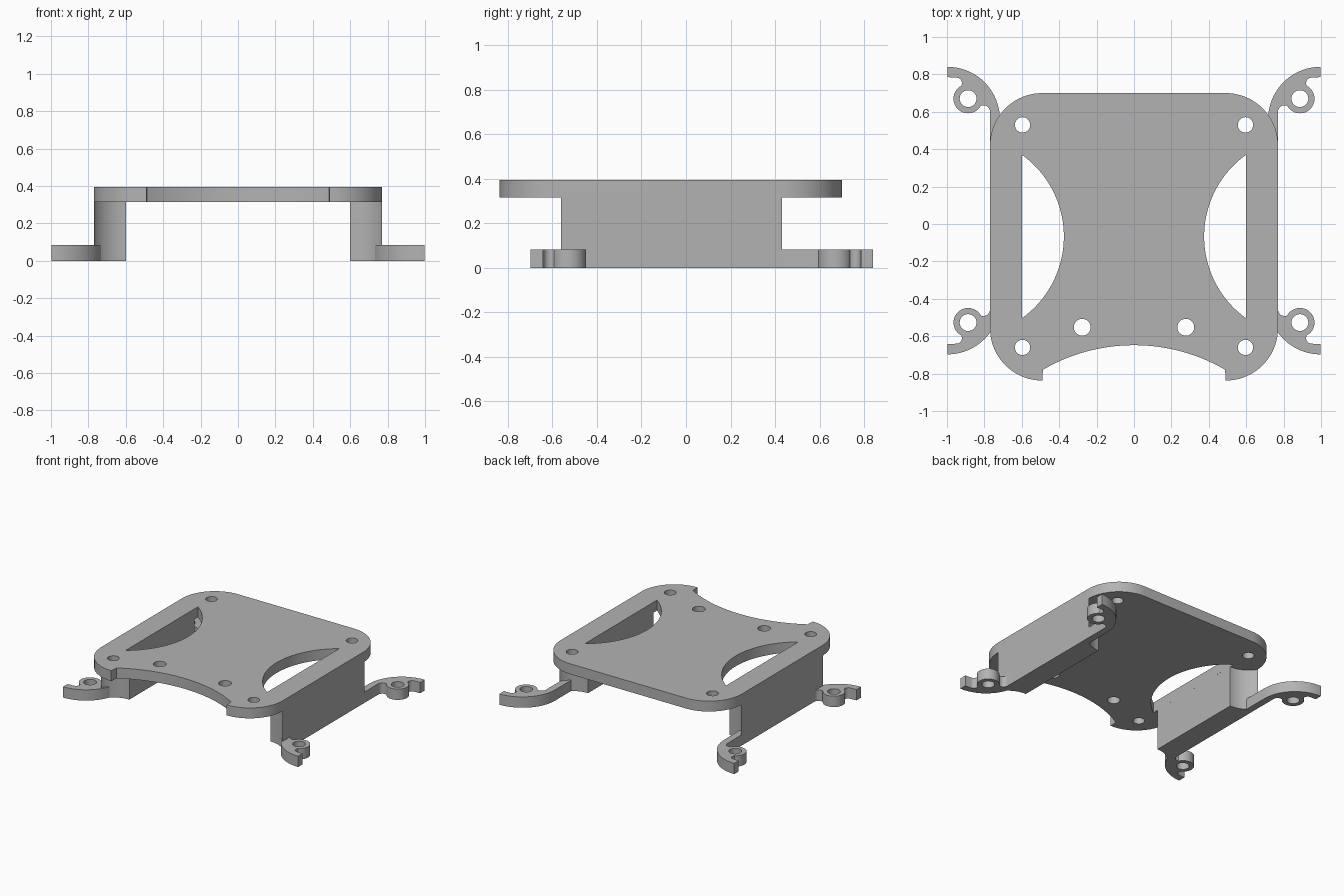
import bpy, bmesh
from math import sin, cos, radians, asin, degrees

if "Cube" in bpy.data.objects:
    bpy.data.objects.remove(bpy.data.objects["Cube"])

grey = bpy.data.materials.new("plain grey")
grey.use_nodes = True
colour = (0.45, 0.45, 0.45, 1)
grey.diffuse_color = colour
grey.node_tree.nodes["Principled BSDF"].inputs["Base Color"].default_value = colour


def arc(cx, cy, r, start, end, steps=24):
    """Points on an arc, angles in degrees."""
    angles = [radians(start + (end - start) * i / steps) for i in range(steps + 1)]
    return [(cx + r * cos(a), cy + r * sin(a)) for a in angles]


def circle(cx, cy, r):
    return arc(cx, cy, r, 0, 360, 32)[:-1]


def flip_x(points):
    return [(-x, y) for x, y in reversed(points)]


def slab(name, loops, z0, z1):
    """Flat part: first loop is the outline, the others are openings."""
    curve = bpy.data.curves.new(name + "_outline", "CURVE")
    curve.dimensions = "2D"
    curve.fill_mode = "BOTH"
    curve.extrude = (z1 - z0) / 2
    for loop in loops:
        spline = curve.splines.new("POLY")
        spline.points.add(len(loop) - 1)
        for p, (x, y) in zip(spline.points, loop):
            p.co = (x, y, 0, 1)
        spline.use_cyclic_u = True
    helper = bpy.data.objects.new(name + "_helper", curve)
    bpy.context.collection.objects.link(helper)
    graph = bpy.context.evaluated_depsgraph_get()
    mesh = bpy.data.meshes.new_from_object(helper.evaluated_get(graph))
    bpy.data.objects.remove(helper)
    bm = bmesh.new()
    bm.from_mesh(mesh)
    bmesh.ops.remove_doubles(bm, verts=bm.verts, dist=0.0002)
    bmesh.ops.translate(bm, verts=bm.verts, vec=(0, 0, (z0 + z1) / 2))
    bmesh.ops.recalc_face_normals(bm, faces=bm.faces)
    bm.to_mesh(mesh)
    bm.free()
    mesh.materials.clear()
    mesh.materials.append(grey)
    obj = bpy.data.objects.new(name, mesh)
    bpy.context.collection.objects.link(obj)
    bpy.ops.object.select_all(action="DESELECT")
    obj.select_set(True)
    bpy.context.view_layer.objects.active = obj
    bpy.ops.object.shade_smooth_by_angle(angle=radians(30))
    return obj


# Top plate: rounded corners, scooped front edge, side windows, screw holes
FRONT, BACK, SIDE, CORNER = -0.837, 0.70, 0.77, 0.28
SCREW_X, SCREW_FRONT, SCREW_BACK = 0.596, -0.66, 0.53
half = arc(SIDE - CORNER, FRONT + CORNER, CORNER, -90, 0)
half += arc(SIDE - CORNER, BACK - CORNER, CORNER, 0, 90)
scoop_r = 0.97
sweep = degrees(asin(0.487 / scoop_r))
scoop = arc(0, -0.648 - scoop_r, scoop_r, 90 + sweep, 90 - sweep, 40)
window_r = 0.538
spread = degrees(asin(0.4375 / window_r))
window = arc(0.913, -0.067, window_r, 180 - spread, 180 + spread, 40)
holes = [circle(s * x, y, r) for s in (1, -1) for x, y, r in
         ((SCREW_X, SCREW_FRONT, 0.041), (SCREW_X, SCREW_BACK, 0.041),
          (0.277, -0.552, 0.045))]
slab("top_plate", [scoop + half + flip_x(half), window, flip_x(window)] + holes,
     0.315, 0.395)

# Side walls, with ends hollowed around the screws
clear = 0.2
near = degrees(asin(0.174 / clear))
wall = arc(SCREW_X, SCREW_FRONT, clear, 90, 90 - near, 12)
wall += arc(SCREW_X, SCREW_BACK, clear, -90 + near, -90, 12)
wall = [(min(x + 0.004, SIDE), y) for x, y in wall]

# Hooked feet: curved arm, screw ring and notch behind the tip
RING = (0.887, 0.67)
hook = arc(0.997, 0.56, 0.28, 90, 180)
hook += [(0.717, 0.34), (SIDE, 0.34)]
hook += arc(0.805, 0.60, 0.035, 180, 70, 8)
hook += arc(*RING, 0.078, 208, 415, 32)
hook += arc(0.95, 0.753, 0.03, 215, 95, 10)
hook += [(0.997, 0.785)]
hook_loops = [hook, circle(*RING, 0.045)]


def flip_y(points):
    return [(x, 0.143 - y) for x, y in reversed(points)]


for side, flip in (("left", lambda p: p), ("right", flip_x)):
    slab(side + "_wall", [flip(wall)], 0, 0.315)
    slab(side + "_back_hook", [flip(p) for p in hook_loops], 0, 0.083)
    slab(side + "_front_hook", [flip(flip_y(p)) for p in hook_loops], 0, 0.083)
